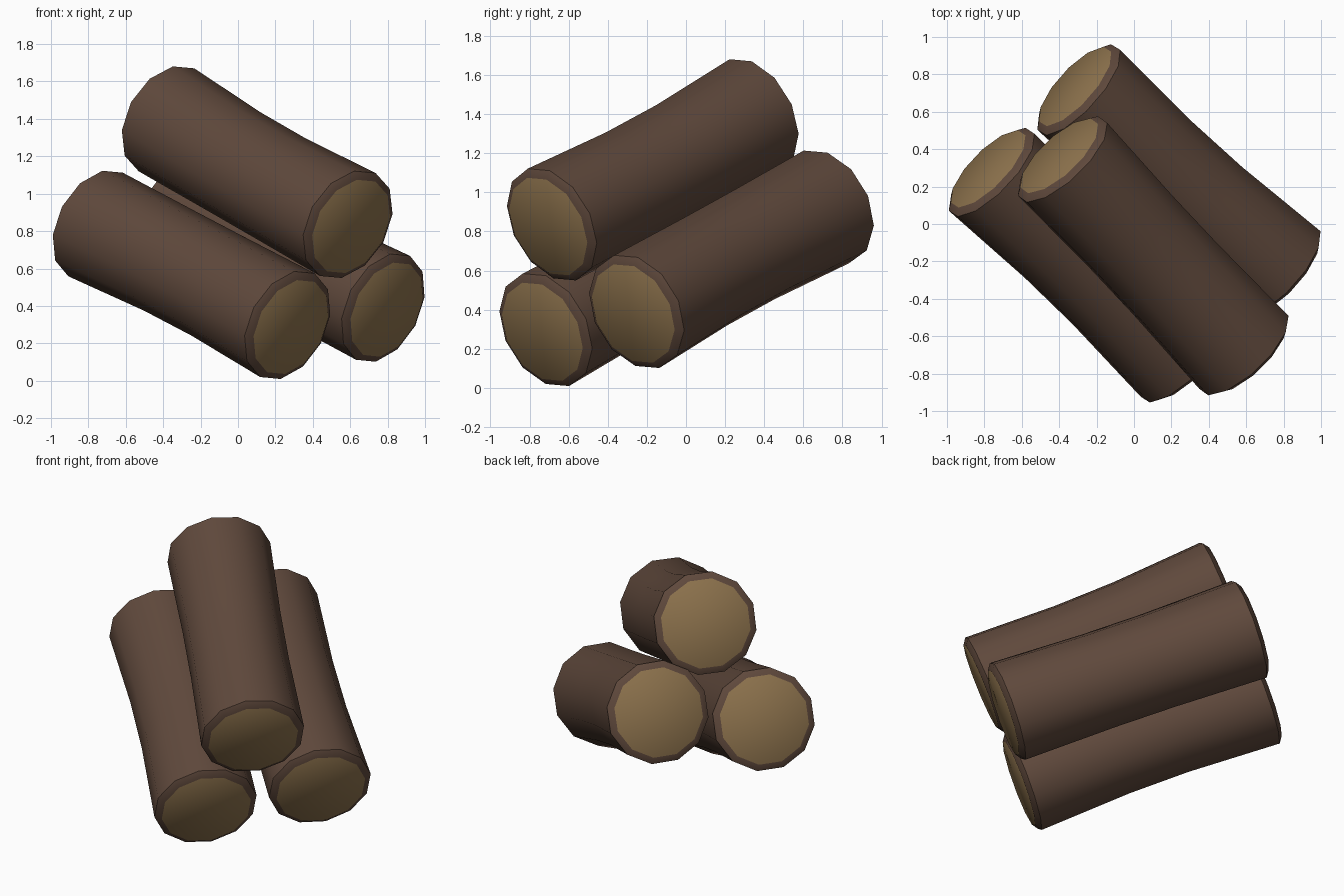
import bpy, bmesh, math
from mathutils import Vector

if "Cube" in bpy.data.objects:
    bpy.data.objects.remove(bpy.data.objects["Cube"])

def material(name, rgb):
    m = bpy.data.materials.new(name)
    m.diffuse_color = (*rgb, 1)
    m.use_nodes = True
    m.node_tree.nodes["Principled BSDF"].inputs["Base Color"].default_value = m.diffuse_color
    return m

bark = material("brown_bark", (0.115, 0.066, 0.045))
wood = material("cut_wood", (0.27, 0.172, 0.075))

SIDES, R, R_CAP, CHAMFER = 12, 0.313, 0.273, 0.028
CENTRE = Vector((0.03, -0.05, 0.78))

def log(name, front, back):
    front, back = Vector(front), Vector(back)
    length = (front - back).length
    d = (front - back) / length
    v = d.cross(Vector((0, 0, 1))).normalized()
    u = v.cross(d).normalized()
    # the middle is slimmer and leans towards the middle of the stack
    inward = CENTRE - (front + back) / 2
    inward = (inward - d * inward.dot(d)).normalized() * 0.014
    zero = Vector((0, 0, 0))
    stations = [(0, R_CAP, zero), (CHAMFER, R, zero),
                (length * 0.38, R - 0.014, inward), (length * 0.62, R - 0.014, inward),
                (length - CHAMFER, R, zero), (length, R_CAP, zero)]
    bm = bmesh.new()
    rings = []
    for s, r, off in stations:
        ring = []
        for i in range(SIDES):
            a = math.radians(11) + i * math.tau / SIDES
            ring.append(bm.verts.new(back + d * s + off + (u * math.cos(a) + v * math.sin(a)) * r))
        rings.append(ring)
    for a, b in zip(rings, rings[1:]):
        for i in range(SIDES):
            j = (i + 1) % SIDES
            bm.faces.new((a[i], a[j], b[j], b[i]))
    # cut ends
    for ring in (rings[0], rings[-1]):
        bm.faces.new(ring).material_index = 1
    bmesh.ops.recalc_face_normals(bm, faces=bm.faces)
    me = bpy.data.meshes.new(name)
    bm.to_mesh(me)
    bm.free()
    me.materials.append(bark)
    me.materials.append(wood)
    ob = bpy.data.objects.new(name, me)
    bpy.context.collection.objects.link(ob)
    bpy.ops.object.select_all(action='DESELECT')
    ob.select_set(True)
    bpy.context.view_layer.objects.active = ob
    bpy.ops.object.shade_smooth_by_angle(angle=math.radians(38))

log("top_log", (0.605, -0.705, 0.825), (-0.40, 0.365, 1.405))
log("lower_left_log", (0.283, -0.735, 0.287), (-0.78, 0.295, 0.845))
log("lower_right_log", (0.795, -0.27, 0.38), (-0.315, 0.735, 0.935))
